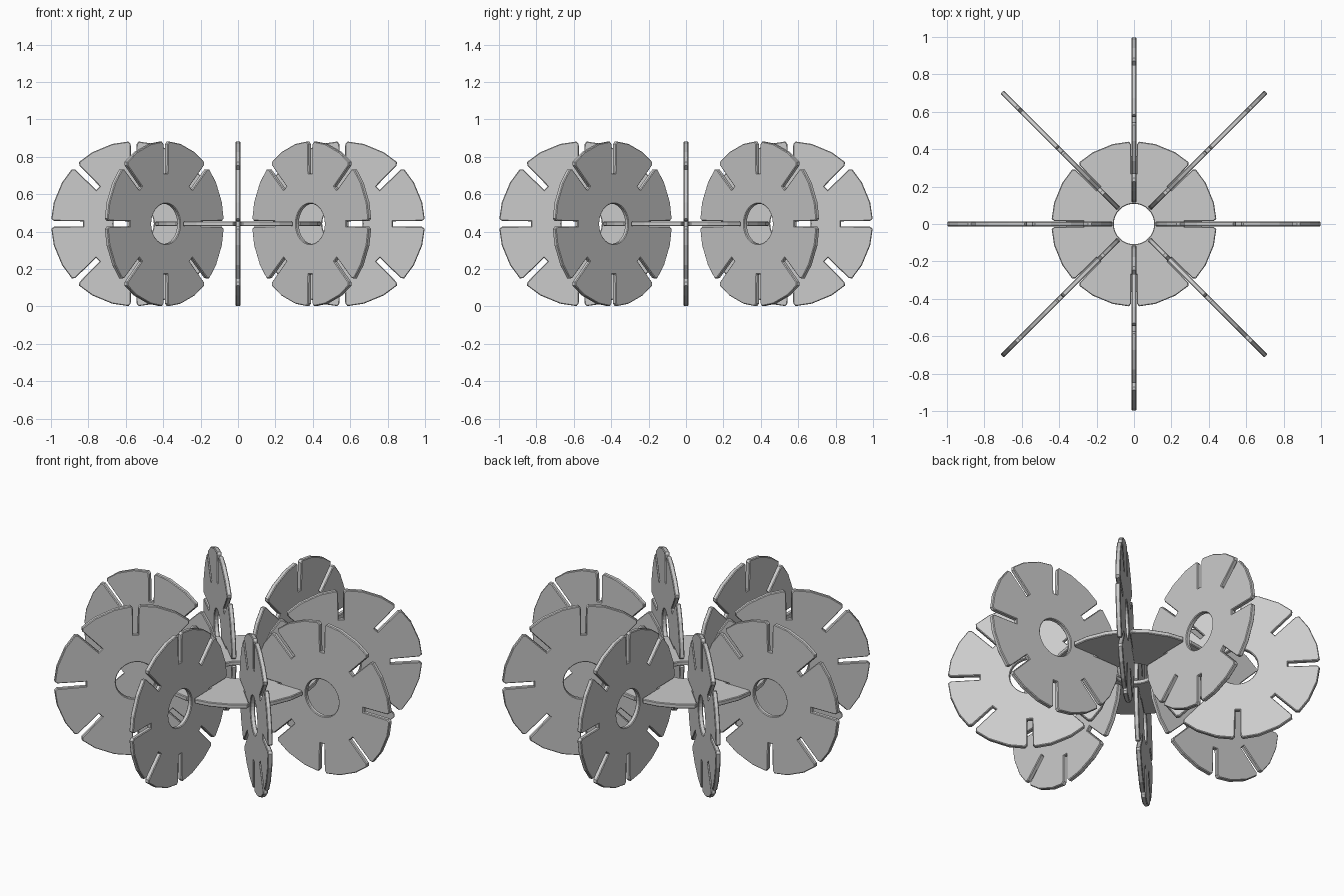
import bpy
from math import sin, cos, pi, radians
from mathutils import Matrix

if "Cube" in bpy.data.objects:
    bpy.data.objects.remove(bpy.data.objects["Cube"])

R, HOLE, SLOT_IN = 0.442, 0.108, 0.27   # disc radius, hole radius, slot root radius
HALF_SLOT, THICK, BEV = 0.0135, 0.026, 0.004
ORBIT = 0.558                            # distance of standing discs from the centre


def polar(r, a):
    return (r * cos(a), r * sin(a))


def slot_point(r, off, a):
    return (r * cos(a) - off * sin(a), r * sin(a) + off * cos(a))


# Outline: eight petals separated by radial slots with chamfered mouths
outline = []
for k in range(8):
    a = k * pi / 4
    outline += [slot_point(R - 0.016, -HALF_SLOT - 0.002, a), slot_point(SLOT_IN, -HALF_SLOT, a),
                slot_point(SLOT_IN, HALF_SLOT, a), slot_point(R - 0.016, HALF_SLOT + 0.002, a),
                slot_point(R - 0.002, HALF_SLOT + 0.014, a)]
    outline += [polar(R, a + radians(d)) for d in (15, 30)]
    outline.append(slot_point(R - 0.002, -HALF_SLOT - 0.014, a + pi / 4))
hole = [polar(HOLE, -i * pi / 16) for i in range(32)]

# Flat filled profile with softened rims, turned into a mesh
curve = bpy.data.curves.new("disc_profile", 'CURVE')
curve.dimensions = '2D'
curve.fill_mode = 'BOTH'
curve.extrude = THICK / 2 - BEV
curve.bevel_depth = BEV
curve.bevel_resolution = 0
curve.offset = -BEV
for pts in (outline, hole):
    s = curve.splines.new('POLY')
    s.points.add(len(pts) - 1)
    for p, (x, y) in zip(s.points, pts):
        p.co = (x, y, 0, 1)
    s.use_cyclic_u = True
hub = bpy.data.objects.new("centre_disc", curve)
bpy.context.collection.objects.link(hub)
bpy.context.view_layer.objects.active = hub
hub.select_set(True)
bpy.ops.object.convert(target='MESH')
hub = bpy.context.view_layer.objects.active
hub.name = "centre_disc"
bpy.ops.object.shade_flat()
hub.location.z = R

# Eight standing discs slotted into the centre disc
for k in range(8):
    ob = bpy.data.objects.new(f"standing_disc_{k + 1}", hub.data)
    bpy.context.collection.objects.link(ob)
    ob.matrix_world = (Matrix.Translation((0, 0, R)) @ Matrix.Rotation(k * pi / 4, 4, 'Z')
                       @ Matrix.Translation((ORBIT, 0, 0)) @ Matrix.Rotation(pi / 2, 4, 'X'))
